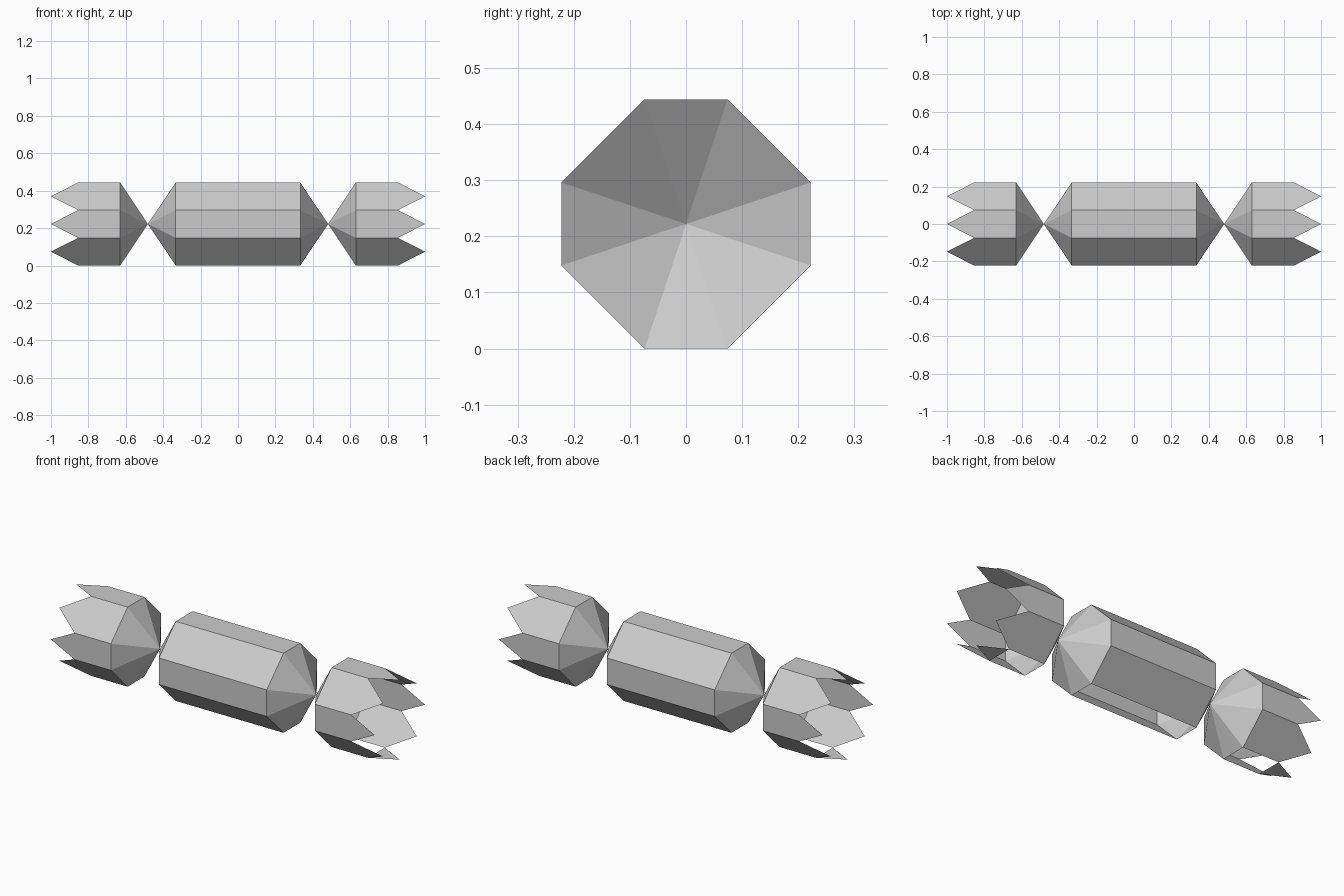
import bpy
import bmesh

if "Cube" in bpy.data.objects:
    bpy.data.objects.remove(bpy.data.objects["Cube"], do_unlink=True)

R, W = 0.222, 0.074          # half width and half side of the eight-sided section
BODY, NECK, COLLAR, NOTCH, TIP = 0.333, 0.482, 0.63, 0.855, 1.0

paper = bpy.data.materials.new("grey paper")
paper.use_nodes = True
grey = (0.6, 0.6, 0.6, 1)
paper.diffuse_color = grey
paper.node_tree.nodes["Principled BSDF"].inputs["Base Color"].default_value = grey

# eight-sided cross-section in y and z, anticlockwise
quarter = [(R, -W), (R, W)]
section = []
for turn in range(4):
    section += quarter
    quarter = [(-z, y) for y, z in quarter]


def ring(bm, x):
    return [bm.verts.new((x, y, z + R)) for y, z in section]


def sides():
    """Index pairs around the section, and whether the side is the underside."""
    for i in range(8):
        j = (i + 1) % 8
        yield i, j, section[i][1] < -W * 2 and section[j][1] < -W * 2


def cone(bm, loop, x):
    apex = bm.verts.new((x, 0, R))
    for i, j, _ in sides():
        bm.faces.new((loop[i], loop[j], apex))


def finish(bm, name):
    bmesh.ops.recalc_face_normals(bm, faces=bm.faces)
    mesh = bpy.data.meshes.new(name)
    bm.to_mesh(mesh)
    bm.free()
    mesh.materials.append(paper)
    obj = bpy.data.objects.new(name, mesh)
    bpy.context.collection.objects.link(obj)


# central tube, open along its underside, with pointed ends
bm = bmesh.new()
right, left = ring(bm, -BODY), ring(bm, BODY)
for i, j, under in sides():
    if not under:
        bm.faces.new((right[i], right[j], left[j], left[i]))
cone(bm, right, -NECK)
cone(bm, left, NECK)
finish(bm, "tube_body")

# flared ends with a pointed petal on every side
for name, s in (("right_frill", -1), ("left_frill", 1)):
    bm = bmesh.new()
    collar, notch = ring(bm, s * COLLAR), ring(bm, s * NOTCH)
    cone(bm, collar, s * NECK)
    for i, j, under in sides():
        middle = (notch[i].co + notch[j].co) / 2
        tip = bm.verts.new((s * TIP, middle.y, middle.z))
        if under:
            bm.faces.new((notch[j], tip, notch[i]))
        else:
            bm.faces.new((collar[i], collar[j], notch[j], tip, notch[i]))
    finish(bm, name)
